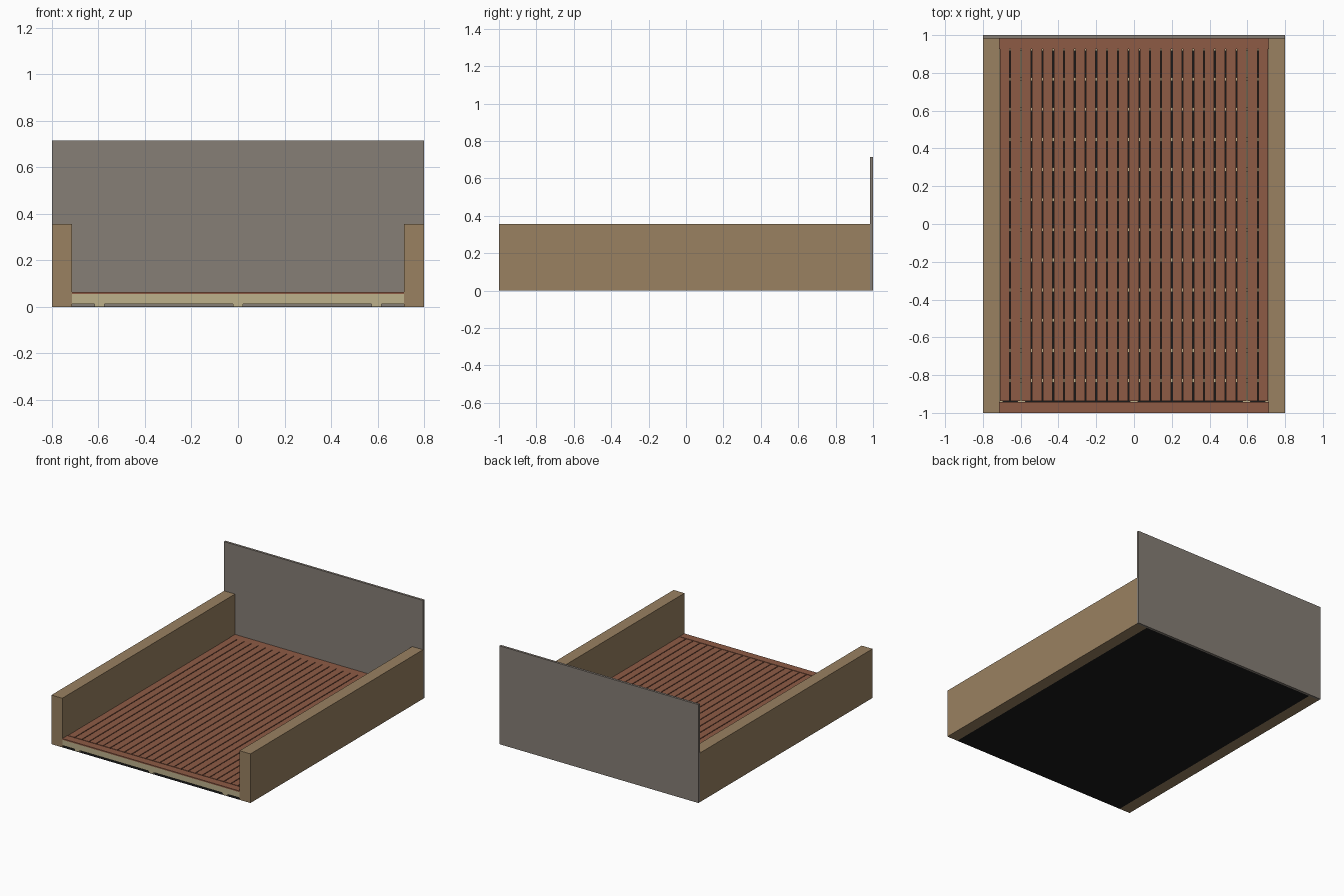
import bpy, bmesh
from mathutils import Vector

if "Cube" in bpy.data.objects:
    bpy.data.objects.remove(bpy.data.objects["Cube"])


def material(name, rgb):
    m = bpy.data.materials.new(name)
    m.diffuse_color = (*rgb, 1)
    m.use_nodes = True
    m.node_tree.nodes["Principled BSDF"].inputs["Base Color"].default_value = m.diffuse_color
    return m


WALL = material("tan_wall", (0.32, 0.22, 0.12))
BACK = material("grey_wall", (0.24, 0.21, 0.18))
DECK = material("red_wood", (0.27, 0.105, 0.06))
JOIST = material("pale_timber", (0.51, 0.44, 0.26))
FOIL = material("black_sheet", (0.01, 0.01, 0.01))


def box(name, x, y, z, mat):
    """Box from (min, max) ranges on each axis."""
    bm = bmesh.new()
    bmesh.ops.create_cube(bm, size=1)
    for v in bm.verts:
        v.co = Vector([a + (b - a) * (c + 0.5) for (a, b), c in zip((x, y, z), v.co)])
    me = bpy.data.meshes.new(name)
    bm.to_mesh(me)
    bm.free()
    me.materials.append(mat)
    ob = bpy.data.objects.new(name, me)
    bpy.context.collection.objects.link(ob)
    return ob


INNER = 0.713            # half width between the side walls
BACK_Y = 0.983           # front face of the back wall
LOW, MID, TOP = 0.013, 0.055, 0.064

# Walls
box("back_wall", (-0.8, 0.8), (BACK_Y, 1), (0, 0.715), BACK)
for side, s in (("left", -1), ("right", 1)):
    box(side + "_wall", sorted((s * INNER, s * 0.8)), (-1, BACK_Y), (0, 0.357), WALL)

# Ground sheet
box("ground_sheet", (-INNER, INNER), (-1, BACK_Y), (0, 0.002), FOIL)

# Bearers lying on the sheet
for i, x in enumerate((-0.595, 0, 0.595)):
    box(f"bearer_{i}", (x - 0.021, x + 0.021), (-0.998, BACK_Y), (0.002, LOW), JOIST)

# Joist frame: side rims and evenly spaced cross joists
for side, s in (("left", -1), ("right", 1)):
    box(side + "_rim_joist", sorted((s * 0.694, s * INNER)), (-0.998, BACK_Y), (LOW, MID), JOIST)
for i in range(13):
    y = -0.988 + i * 0.1595
    box(f"cross_joist_{i}", (-0.694, 0.694), (y - 0.01, y + 0.01), (LOW, MID), JOIST)

# Deck boards with narrow gaps, and cross boards at both ends
N, GAP = 25, 0.006
pitch = 2 * INNER / N
for i in range(N):
    x = -INNER + i * pitch
    box(f"deck_board_{i}", (x + GAP / 2, x + pitch - GAP / 2), (-0.938, 0.927), (MID, TOP), DECK)
box("front_edge_board", (-INNER, INNER), (-1, -0.943), (MID, TOP), DECK)
box("back_edge_board", (-INNER, INNER), (0.927, BACK_Y), (MID, TOP), DECK)
